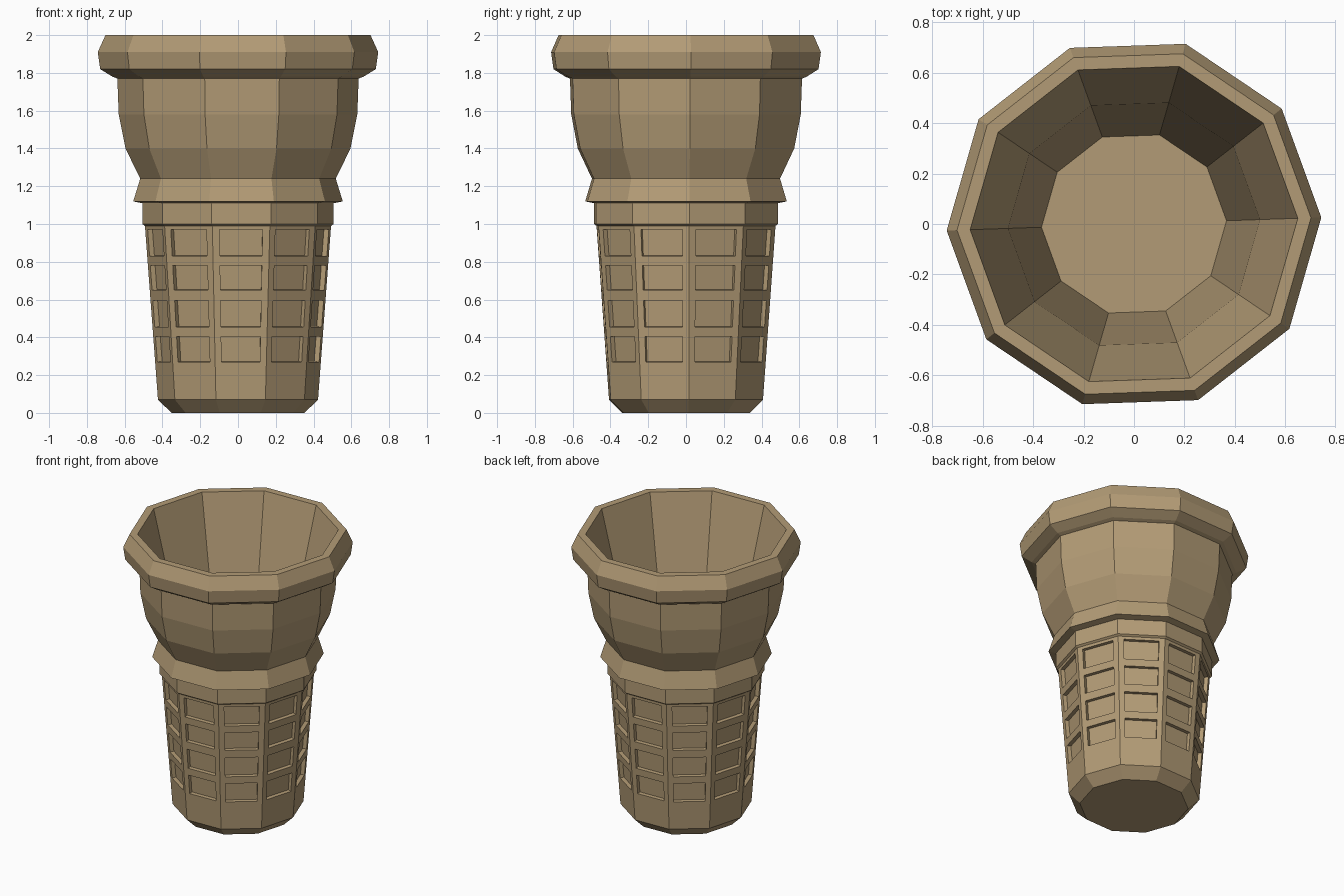
import bpy, bmesh
from math import cos, sin, pi, radians
from mathutils import Vector

if "Cube" in bpy.data.objects:
    bpy.data.objects.remove(bpy.data.objects["Cube"])

SIDES = 10
TURN = radians(2)
INSET = 0.125      # pocket margin as a fraction of the facet width
DEPTH = 0.027      # pocket depth

# profiles as (radius, height)
lower = [(0.352, 0), (0.424, 0.07)]
upper = [(0.493, 0.99), (0.507, 1.0), (0.507, 1.11), (0.555, 1.12), (0.518, 1.24),
         (0.596, 1.40), (0.632, 1.58), (0.639, 1.77), (0.665, 1.78), (0.73, 1.82),
         (0.743, 1.91), (0.702, 2.0), (0.65, 2.0), (0.50, 1.40), (0.367, 0.10)]
pockets = [(0.27, 0.405), (0.455, 0.595), (0.65, 0.78), (0.83, 0.97)]

bm = bmesh.new()


def corner(i, r, z):
    a = TURN + 2 * pi * i / SIDES
    return Vector((r * cos(a), r * sin(a), z))


def face(points):
    return bm.faces.new([bm.verts.new(p) for p in points])


def lathe(profile):
    for (r0, z0), (r1, z1) in zip(profile, profile[1:]):
        for i in range(SIDES):
            face([corner(i, r0, z0), corner(i + 1, r0, z0),
                  corner(i + 1, r1, z1), corner(i, r1, z1)])


# base bevel, collar, bowl, rim and hollow inside
lathe(lower)
lathe(upper)
face([corner(i, *lower[0]) for i in reversed(range(SIDES))])
face([corner(i, *upper[-1]) for i in range(SIDES)])

# tapered shaft with four waffle pockets on every facet
(rb, zb), (rt, zt) = lower[-1], upper[0]
levels = [zb] + [z for p in pockets for z in p] + [zt]


def row(i, z):
    r = rb + (rt - rb) * (z - zb) / (zt - zb)
    a, b = corner(i, r, z), corner(i + 1, r, z)
    return [a, a.lerp(b, INSET), a.lerp(b, 1 - INSET), b]


for i in range(SIDES):
    for k, (z0, z1) in enumerate(zip(levels, levels[1:])):
        lo, hi = row(i, z0), row(i, z1)
        if k % 2:
            # side ribs and sunken pocket
            face([lo[0], lo[1], hi[1], hi[0]])
            face([lo[2], lo[3], hi[3], hi[2]])
            rim = [lo[1], lo[2], hi[2], hi[1]]
            n = (rim[1] - rim[0]).cross(rim[3] - rim[0]).normalized()
            sunk = [p - n * DEPTH for p in rim]
            face(sunk)
            for j in range(4):
                m = (j + 1) % 4
                face([rim[j], rim[m], sunk[m], sunk[j]])
        else:
            # horizontal rib; plain edge where it meets the lathed parts
            bottom = [lo[0], lo[3]] if k == 0 else lo
            top = [hi[0], hi[3]] if k == len(levels) - 2 else hi
            face(bottom + top[::-1])

bmesh.ops.remove_doubles(bm, verts=bm.verts, dist=0.0005)
bmesh.ops.recalc_face_normals(bm, faces=bm.faces)

mesh = bpy.data.meshes.new("wafer_cup")
bm.to_mesh(mesh)
bm.free()
cup = bpy.data.objects.new("wafer_cup", mesh)
bpy.context.collection.objects.link(cup)

wafer = bpy.data.materials.new("wafer")
wafer.diffuse_color = (0.45, 0.33, 0.18, 1)
wafer.use_nodes = True
wafer.node_tree.nodes["Principled BSDF"].inputs["Base Color"].default_value = wafer.diffuse_color
mesh.materials.append(wafer)
